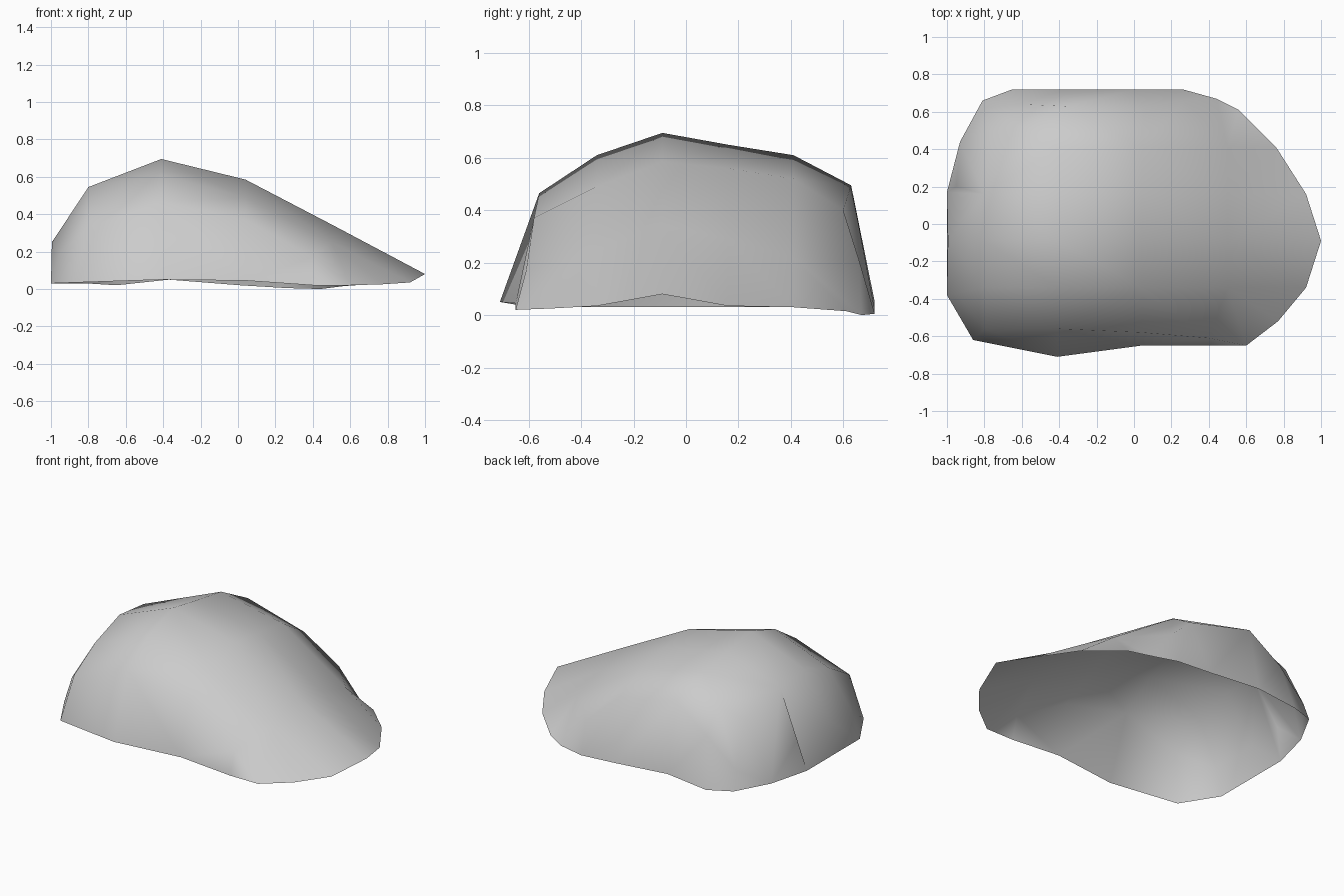
import bpy
import bmesh
from mathutils import Vector
from mathutils.geometry import delaunay_2d_cdt

default_cube = bpy.data.objects.get("Cube")
if default_cube:
    bpy.data.objects.remove(default_cube, do_unlink=True)


def make_material(name, colour):
    material = bpy.data.materials.new(name)
    material.use_nodes = True
    material.diffuse_color = colour
    shader = material.node_tree.nodes["Principled BSDF"]
    shader.inputs["Base Color"].default_value = colour
    shader.inputs["Roughness"].default_value = 0.8
    return material


def build_shell(name, rim, crown, material):
    """Stretch an open skin from the ground rim over the crown points."""
    points = [Vector(p) for p in rim + crown]
    border = [(i, (i + 1) % len(rim)) for i in range(len(rim))]
    flat = [p.to_2d() for p in points]
    verts, _, faces, sources, _, _ = delaunay_2d_cdt(flat, border, [], 1, 0.0001)

    bm = bmesh.new()
    skin = [bm.verts.new(points[source[0]]) for source in sources]
    for face in faces:
        bm.faces.new([skin[i] for i in face])
    bm.normal_update()
    # The skin must face outwards, which is upwards for a mound
    for face in bm.faces:
        if face.normal.z < 0:
            face.normal_flip()
        face.smooth = True
    mesh = bpy.data.meshes.new(name)
    bm.to_mesh(mesh)
    bm.free()
    mesh.materials.append(material)
    shell = bpy.data.objects.new(name, mesh)
    bpy.context.collection.objects.link(shell)
    return shell


# Uneven edge where the rock meets the ground
ground_rim = [
    (-1, .17, .03), (-.93, .44, .03), (-.81, .66, .03), (-.65, .72, .02),
    (-.37, .72, .05), (.01, .72, .02),
    (.26, .72, .005), (.44, .67, 0), (.56, .61, .015), (.76, .41, .03),
    (.92, .16, .035), (1, -.09, .08), (.92, -.34, .035), (.77, -.52, .025),
    (.6, -.65, .02), (.4, -.65, .02), (.04, -.65, .045), (-.41, -.71, .05),
    (-.86, -.62, .035), (-1, -.38, .03),
]

# Cross-sections of the hump, each a row of heights from front to back
section_y = (-.34, -.09, .16, .41)
section_heights = {
    -.8: (.46, .545, .52),
    -.41: (.61, .695, .65, .61),
    .04: (.49, .585, .56, .52),
    .5: (.25, .345, .29, .22),
}
crown = [
    (x, y, z)
    for x, heights in section_heights.items()
    for y, z in zip(section_y, heights)
]

# Top of the steep front wall
crown += [(-.8, -.56, .33), (-.41, -.56, .465), (.04, -.58, .37), (.4, -.61, .17)]
# Top of the steep back wall
crown += [(-.8, .62, .15), (-.77, .49, .43), (-.6, .52, .48), (-.6, .64, .33)]
crown += [(-.37, .63, .495), (.06, .6, .4), (.27, .66, .21)]
# Top of the steep end wall
crown += [(-.95, -.37, .2), (-.995, -.09, .25), (-.95, .2, .23)]

stone_grey = make_material("stone_grey", (0.6, 0.6, 0.6, 1.0))
build_shell("rock_mound", ground_rim, crown, stone_grey)
